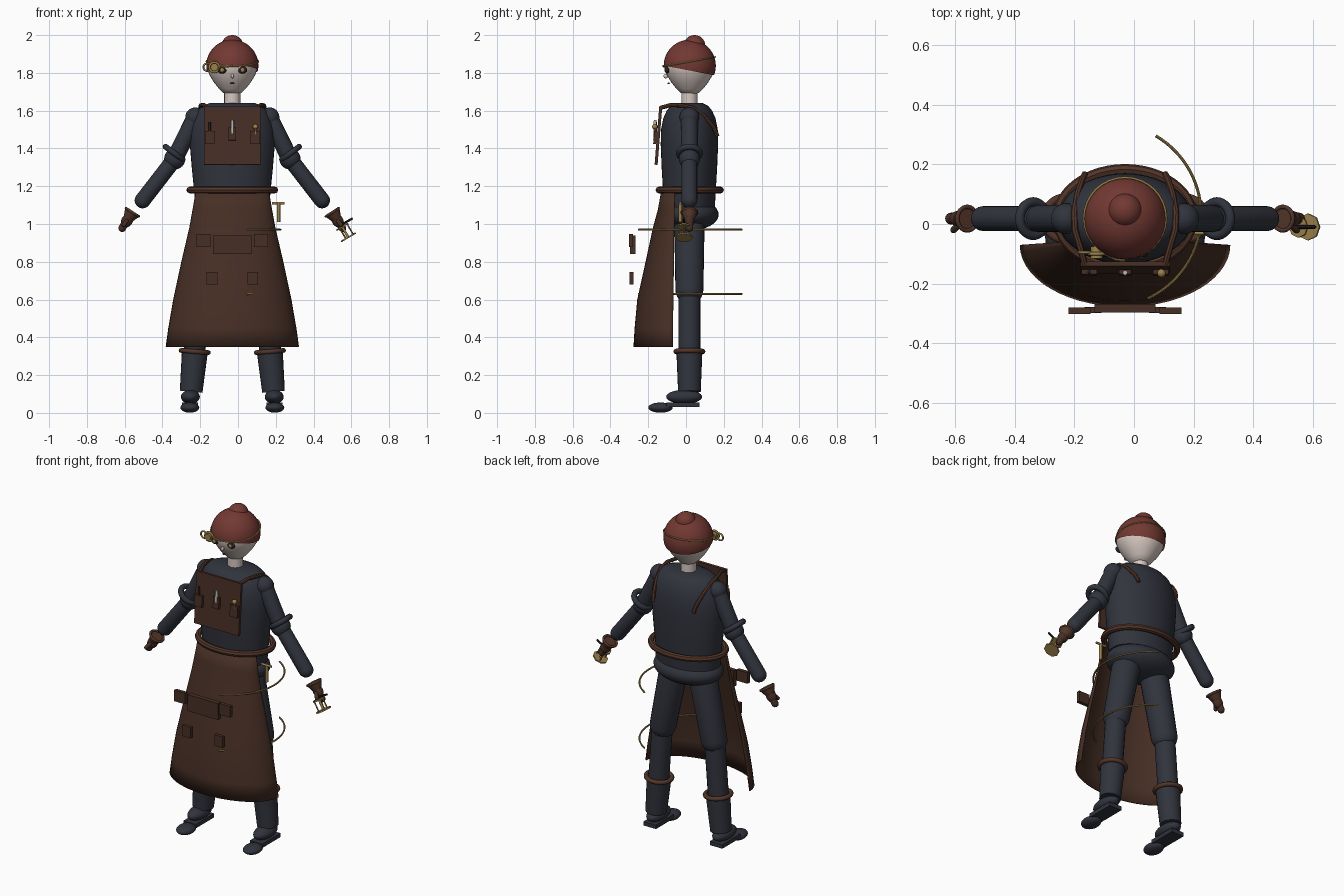
import bpy, bmesh
from math import pi, sin, cos
from mathutils import Vector, Matrix

cube = bpy.data.objects.get("Cube")
if cube:
    bpy.data.objects.remove(cube)

CX, CY = -0.03, 0.018   # body axis


def material(name, *rgb):
    m = bpy.data.materials.new(name)
    m.use_nodes = True
    m.diffuse_color = (*rgb, 1)
    m.node_tree.nodes["Principled BSDF"].inputs["Base Color"].default_value = (*rgb, 1)
    return m


NAVY = material("navy cloth", .031, .034, .047)
APRON = material("apron leather", .062, .028, .018)
LEATHER = material("strap leather", .085, .036, .022)
SKIN = material("pale skin", .68, .58, .53)
RED = material("red cloth", .17, .04, .032)
BRASS = material("brass", .33, .22, .07)
DARK = material("dark iron", .02, .015, .013)
STEEL = material("steel", .5, .5, .5)


def finish(ob, mat):
    ob.data.materials.clear()
    ob.data.materials.append(mat)
    bpy.ops.object.select_all(action='DESELECT')
    bpy.context.view_layer.objects.active = ob
    ob.select_set(True)
    bpy.ops.object.shade_smooth_by_angle(angle=0.7)
    return ob


def from_bmesh(name, bm, mat):
    bmesh.ops.remove_doubles(bm, verts=bm.verts, dist=1e-5)
    bmesh.ops.recalc_face_normals(bm, faces=bm.faces)
    me = bpy.data.meshes.new(name)
    bm.to_mesh(me)
    bm.free()
    ob = bpy.data.objects.new(name, me)
    bpy.context.collection.objects.link(ob)
    return finish(ob, mat)


def loft(name, rings, mat, at=(0, 0, 0), axis=(0, 0, 1), n=32):
    """Skin elliptical rings (height, rx, ry) along an axis, with capped ends."""
    bm = bmesh.new()
    loops = [[bm.verts.new((rx * cos(2 * pi * i / n), ry * sin(2 * pi * i / n), h))
              for i in range(n)] for h, rx, ry in rings]
    for a, b in zip(loops, loops[1:]):
        for i in range(n):
            j = (i + 1) % n
            bm.faces.new((a[i], a[j], b[j], b[i]))
    bm.faces.new(loops[0])
    bm.faces.new(loops[-1])
    rot = Vector(axis).to_track_quat('Z', 'Y').to_matrix().to_4x4()
    bm.transform(Matrix.Translation(at) @ rot)
    return from_bmesh(name, bm, mat)


def rod(name, a, b, r, mat, r2=None, n=20, rounded=False):
    """Cylinder, cone or capsule between two points."""
    a, b = Vector(a), Vector(b)
    length = (b - a).length
    r2 = r if r2 is None else r2
    if rounded:
        steps = [pi / 2 * i / 6 for i in range(7)]
        prof = [(-r * cos(t), r * sin(t)) for t in steps]
        prof += [(length + r2 * sin(t), r2 * cos(t)) for t in steps]
    else:
        prof = [(0, r), (length, r2)]
    return loft(name, [(h, max(q, 1e-4), max(q, 1e-4)) for h, q in prof], mat, a, b - a, n)


def ball(name, at, size, mat, axis=(0, 0, 1)):
    bm = bmesh.new()
    bmesh.ops.create_uvsphere(bm, u_segments=28, v_segments=16, radius=1)
    rot = Vector(axis).to_track_quat('Z', 'Y').to_matrix().to_4x4()
    bm.transform(Matrix.Translation(at) @ rot @ Matrix.Diagonal((*size, 1)))
    return from_bmesh(name, bm, mat)


def box(name, at, size, mat, tilt=0):
    bm = bmesh.new()
    bmesh.ops.create_cube(bm, size=1)
    bm.transform(Matrix.Translation(at) @ Matrix.Rotation(tilt, 4, 'X') @ Matrix.Diagonal((*size, 1)))
    return from_bmesh(name, bm, mat)


def ring(name, at, axis, major, minor, mat):
    bpy.ops.mesh.primitive_torus_add(major_segments=32, minor_segments=10, location=at,
                                     major_radius=major, minor_radius=minor,
                                     rotation=Vector(axis).to_track_quat('Z', 'Y').to_euler())
    ob = bpy.context.object
    ob.name = name
    return finish(ob, mat)


def tube(name, pts, r, mat, closed=False):
    cu = bpy.data.curves.new(name, 'CURVE')
    cu.dimensions = '3D'
    cu.bevel_depth, cu.bevel_resolution, cu.use_fill_caps = r, 2, True
    sp = cu.splines.new('POLY')
    sp.points.add(len(pts) - 1)
    for p, co in zip(sp.points, pts):
        p.co = (*co, 1)
    sp.use_cyclic_u = closed
    ob = bpy.data.objects.new(name, cu)
    bpy.context.collection.objects.link(ob)
    bpy.ops.object.select_all(action='DESELECT')
    bpy.context.view_layer.objects.active = ob
    ob.select_set(True)
    bpy.ops.object.convert(target='MESH')
    return finish(bpy.context.object, mat)


# Torso, hips and belt
loft("torso", [(1.09, .195, .135), (1.18, .203, .14), (1.3, .215, .147), (1.42, .225, .152),
               (1.5, .222, .15), (1.56, .207, .138), (1.6, .187, .12), (1.625, .16, .1),
               (1.64, .12, .07)], NAVY, (CX, CY, 0), n=40)
ball("hips", (CX, CY, 1.05), (.212, .155, .085), NAVY)
tube("belt", [(CX + .225 * cos(i * pi / 24), .02 + .163 * sin(i * pi / 24), 1.18)
              for i in range(48)], .018, LEATHER, True)

# Neck, head, cap and bun
rod("neck", (CX, CY, 1.61), (CX, CY, 1.73), .043, SKIN)
loft("head", [(z, r, r) for z, r in [(1.688, .03), (1.695, .05), (1.715, .07), (1.75, .098),
              (1.79, .122), (1.83, .134), (1.87, .131), (1.92, .106), (1.95, .07)]], SKIN, (CX, .02, 0))
bm = bmesh.new()
bmesh.ops.create_uvsphere(bm, u_segments=36, v_segments=24, radius=.138)
bm.transform(Matrix.Translation((CX, .02, 1.838)))
bmesh.ops.bisect_plane(bm, geom=bm.verts[:] + bm.edges[:] + bm.faces[:], clear_inner=True,
                       plane_co=(CX, .02, 1.812), plane_no=(0, .19, 1))
from_bmesh("cap", bm, RED)
ball("cap_bun", (CX, .045, 1.945), (.057, .057, .055), RED)
ring("cap_band", (CX, .02, 1.86), (0, -.18, 1), .138, .004, BRASS)

# Face and loupe
for s in (-1, 1):
    ball("eye", (CX + s * .054, -.1, 1.815), (.024, .012, .019), DARK)
    ball("iris", (CX + s * .054, -.108, 1.815), (.011, .006, .011), BRASS)
ball("nose", (CX, -.107, 1.783), (.008, .012, .012), SKIN)
ball("mouth", (CX, -.092, 1.745), (.012, .006, .004), RED)
ring("loupe_ring", (-.125, -.1, 1.83), (0, 1, 0), .026, .006, BRASS)
ring("loupe_small_ring", (-.163, -.095, 1.83), (0, 1, 0), .02, .005, BRASS)
rod("loupe_barrel", (-.125, -.115, 1.83), (-.125, -.075, 1.83), .02, BRASS)
tube("loupe_arm", [(-.1, -.1, 1.83), (-.06, -.12, 1.832), (CX, -.122, 1.838)], .004, BRASS)

# Arms and gloves
for s in (-1, 1):
    def P(off, z, y=CY):
        return Vector((CX + s * off, y, z))
    shoulder, elbow, wrist = P(.197, 1.565), P(.305, 1.345), P(.475, 1.125)
    ball("shoulder", shoulder, (.052,) * 3, NAVY)
    rod("upper_arm", shoulder, elbow, .045, NAVY, rounded=True)
    ball("elbow", elbow, (.056,) * 3, NAVY)
    ring("sleeve_ring", P(.308, 1.375), (s * .6, 0, -.8), .056, .016, NAVY)
    rod("forearm", elbow, wrist, .042, NAVY, rounded=True)
    rod("glove_cuff", P(.53, 1.062), P(.553, 1.025), .044, LEATHER, .026)
    ring("glove_rim", P(.529, 1.062), (s * .55, 0, -.85), .04, .007, LEATHER)
    ball("glove_palm", P(.557, 1.018), (.026, .03, .04), APRON, (s * .55, 0, -.85))
    rod("glove_fingers", P(.57, 1.0), P(.583, .978), .02, APRON, rounded=True)
    rod("glove_thumb", P(.56, 1.015, -.005), P(.575, .995, -.02), .011, APRON, rounded=True)

# Hourglass frame held in the left hand
axis = Vector((.5, 0, -.85)).normalized()
top, low = Vector((.55, -.01, .988)), Vector((.582, -.01, .933))
for centre, r in ((top, .036), (low, .045)):
    rod("hourglass_plate", centre, centre + axis * .008, r, BRASS, n=8)
side = axis.cross(Vector((0, 1, 0)))
for k in range(3):
    off = (side * cos(k * 2.1) + Vector((0, sin(k * 2.1), 0))) * .03
    rod("hourglass_post", top + off, low + off, .004, BRASS, n=8)
rod("hourglass_core", top, low, .007, BRASS, n=10)
rod("hourglass_handle", (.545, -.01, .995), (.607, -.01, 1.03), .006, DARK, n=8)

# Legs and boots
for s in (-1, 1):
    def Q(off, z, y=CY):
        return Vector((CX + s * off, y, z))
    rod("thigh", Q(.105, .98), Q(.172, .65), .08, NAVY, .074, 24, True)
    rod("shin", Q(.178, .62), Q(.216, .12), .058, NAVY)
    rod("boot_shaft", Q(.198, .33), Q(.218, .112), .069, NAVY, .06, 24)
    ring("boot_strap", Q(.199, .325), (s * .08, 0, -1), .072, .013, LEATHER)
    ball("boot_ankle", Q(.222, .085, -.01), (.05, .095, .037), NAVY)
    box("boot_sole", Q(.224, .042, -.015), (.084, .175, .024), NAVY)
    ball("boot_toe", Q(.225, .028, -.135), (.05, .065, .027), NAVY)

# Apron skirt: half-ellipse rows flaring downward
bm = bmesh.new()
rows = []
for z, w, d, y in [(1.18, .19, .07, -.058), (1.08, .207, .085, -.06), (.98, .225, .11, -.062),
                   (.8, .267, .147, -.064), (.6, .31, .188, -.067), (.45, .336, .2, -.069),
                   (.35, .35, .205, -.07)]:
    rows.append([bm.verts.new((CX - w * cos(pi * i / 28), y - d * sin(pi * i / 28), z))
                 for i in range(29)])
for a, b in zip(rows, rows[1:]):
    for i in range(28):
        bm.faces.new((a[i], a[i + 1], b[i + 1], b[i]))
skirt = from_bmesh("apron_skirt", bm, APRON)
mod = skirt.modifiers.new("thickness", 'SOLIDIFY')
mod.thickness, mod.offset = .006, 0

# Bib, straps and bib pockets
box("apron_bib", (CX, -.146, 1.468), (.3, .016, .31), APRON, -.08)
for s in (-1, 1):
    tube("bib_strap", [(CX + s * x, y, z) for x, y, z in
                       [(.135, -.135, 1.615), (.15, -.08, 1.63), (.168, -.02, 1.628), (.17, .04, 1.615),
                        (.16, .1, 1.57), (.145, .145, 1.515), (.135, .167, 1.465)]], .011, LEATHER)
for x, z in ((-.15, 1.457), (CX, 1.477), (.09, 1.457)):
    box("bib_pocket", (x, -.163, z), (.052 if x != CX else .04, .016, .068), APRON, -.08)
rod("pocket_awl", (-.15, -.163, 1.46), (-.15, -.16, 1.54), .006, DARK, n=10)
rod("pocket_blade", (CX, -.165, 1.48), (CX, -.163, 1.55), .008, STEEL, n=10)
rod("pocket_pin", (.092, -.165, 1.46), (.092, -.165, 1.51), .005, BRASS, n=10)
ball("pocket_pin_head", (.092, -.165, 1.515), (.014,) * 3, BRASS)

# Skirt pockets
box("wide_pocket", (CX, -.282, .89), (.205, .028, .1), APRON)
for s in (-1, 1):
    box("side_pocket", (CX + s * .152, -.291, .913), (.074, .022, .067), APRON)
    box("low_pocket", (CX + s * .108, -.289, .713), (.057, .02, .067), APRON)

# Small hammer at the hip
rod("hammer_handle", (.215, -.03, 1.01), (.215, -.03, 1.11), .009, BRASS, n=10)
rod("hammer_head", (.18, -.03, 1.11), (.247, -.03, 1.11), .007, BRASS, n=10)

# Hanging chains
for z in (.97, .63):
    tube("chain", [(-.083 + .308 * cos(t), .03 + .308 * sin(t), z)
                   for t in (-1.14 + 2.18 * i / 32 for i in range(33))], .005, BRASS)
